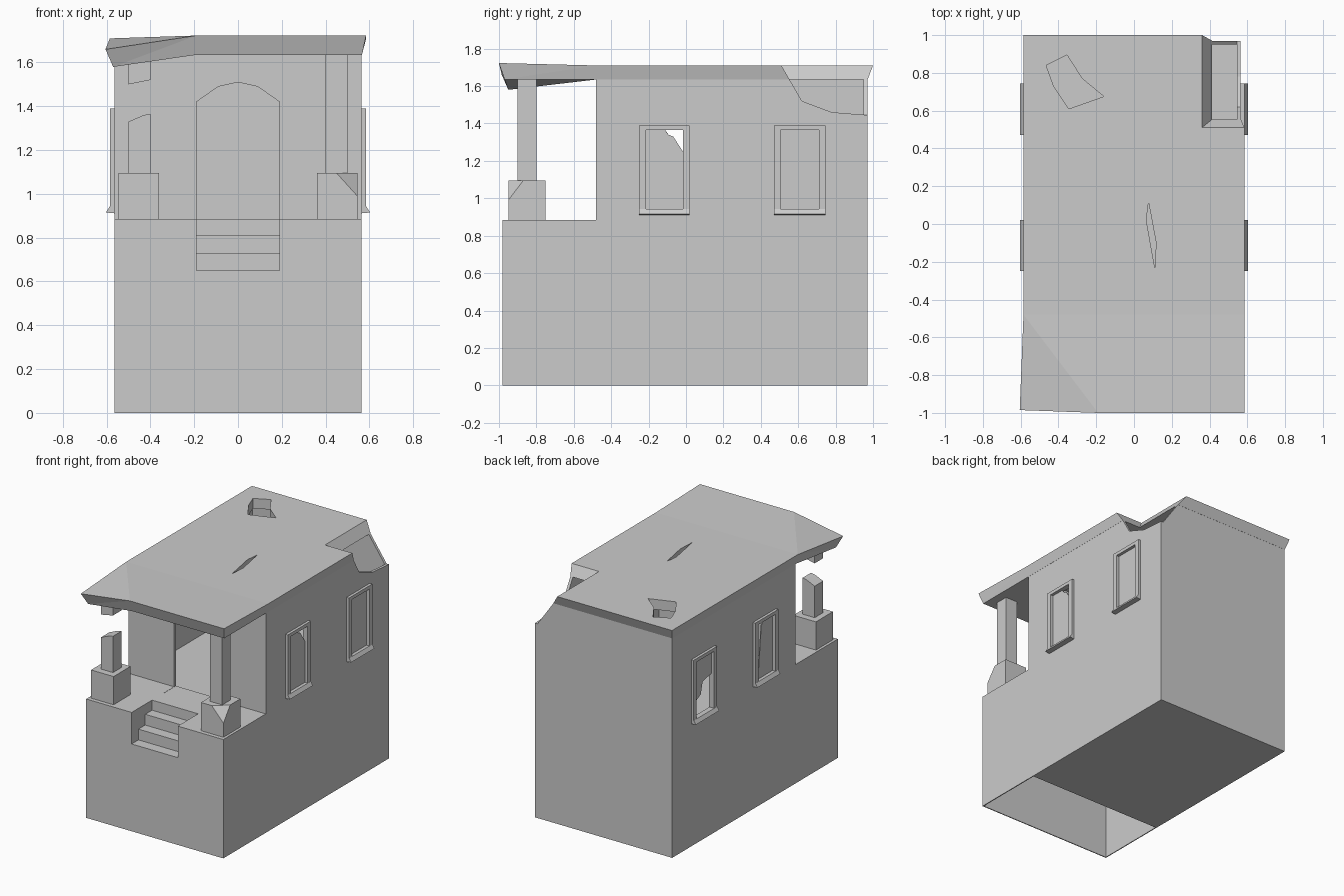
import bpy, bmesh
from mathutils import Vector

if "Cube" in bpy.data.objects:
    bpy.data.objects.remove(bpy.data.objects["Cube"])


def make(name, verts, faces):
    me = bpy.data.meshes.new(name)
    me.from_pydata(verts, [], faces)
    bm = bmesh.new()
    bm.from_mesh(me)
    bmesh.ops.recalc_face_normals(bm, faces=bm.faces)
    bm.to_mesh(me)
    bm.free()
    ob = bpy.data.objects.new(name, me)
    bpy.context.collection.objects.link(ob)
    return ob


def prism(name, pts, axis, a, b):
    """Extrude a 2D outline along an axis from a to b (a may depend on the point)."""
    def place(p, t):
        v = list(p)
        v.insert('xyz'.index(axis), t)
        return v
    n = len(pts)
    start = a if callable(a) else (lambda p: a)
    verts = [place(p, start(p)) for p in pts] + [place(p, b) for p in pts]
    faces = [list(range(n)), list(range(n, 2 * n))]
    faces += [[i, (i + 1) % n, n + (i + 1) % n, n + i] for i in range(n)]
    return make(name, verts, faces)


def box(name, x0, x1, y0, y1, z0, z1):
    return prism(name, [(x0, y0), (x1, y0), (x1, y1), (x0, y1)], 'z', z0, z1)


def cut(ob, *cutters):
    """Subtract cutters and bake the result."""
    for c in cutters:
        c.hide_render = True
        m = ob.modifiers.new("cut", 'BOOLEAN')
        m.operation = 'DIFFERENCE'
        m.solver = 'EXACT'
        m.object = c
    bpy.context.view_layer.update()
    dg = bpy.context.evaluated_depsgraph_get()
    me = bpy.data.meshes.new_from_object(ob.evaluated_get(dg))
    ob.modifiers.clear()
    ob.data = me


cutters = []


def helper(ob):
    cutters.append(ob)
    return ob


# shared cutters: window openings and the broken back corner
WINDOWS = [(-0.25, 0.02), (0.47, 0.745)]
openings = [helper(box("window_cutter", -1, 1, y0 + .035, y1 - .035, .94, 1.365))
            for y0, y1 in WINDOWS]
corner = helper(prism("corner_cutter",
                      [(.455, 1.8), (.51, 1.71), (.62, 1.52), (.78, 1.46), (1.1, 1.435), (1.1, 1.8)],
                      'x', lambda p: .36 + (1.71 - p[1]) * .7, .8))

# house body with porch deck, room, arched doorway, steps and hollow under the porch
house = prism("house_walls", [(-.98, 0), (.97, 0), (.97, 1.64), (-.48, 1.64),
                              (-.48, .885), (-.98, .885)], 'x', -.565, .565)
room = helper(box("room_cutter", -.545, .545, -.46, .95, .86, 1.8))
door = helper(prism("door_cutter", [(-.19, .884), (.19, .884), (.19, 1.42), (.09, 1.49),
                                    (0, 1.51), (-.09, 1.49), (-.19, 1.42)], 'y', -.6, -.4))
steps = helper(prism("steps_cutter", [(-1.1, .65), (-.90, .65), (-.90, .73), (-.82, .73), (-.82, .81),
                                      (-.74, .81), (-.74, 1.0), (-1.1, 1.0)], 'x', -.19, .19))
under = helper(box("under_porch_cutter", -.558, .558, -.973, -.43, -.2, .6))
cut(house, room, door, steps, under, corner, *openings)

# flared roof slab with one sagging front corner
verts, faces = [], []
for xs, ys, z in (((-.585, -.19, .585), (-1, -.48, 1), 1.71),
                  ((-.566, -.19, .566), (-.97, -.48, .971), 1.635)):
    for j, y in enumerate(ys):
        for i, x in enumerate(xs):
            verts.append([x, y, z + (.013 if j == 0 and z > 1.7 else 0)])
verts[0] = [-.605, -.985, 1.66]
verts[9] = [-.57, -.95, 1.58]
for k in (0, 9):
    for a in (0, 1, 3, 4):
        faces.append([k + a, k + a + 1, k + a + 4, k + a + 3])
rim = [0, 1, 2, 5, 8, 7, 6, 3]
for a, b in zip(rim, rim[1:] + rim[:1]):
    faces.append([a, b, b + 9, a + 9])
roof = make("roof", verts, faces)
bm = bmesh.new()
bm.from_mesh(roof.data)
bmesh.ops.triangulate(bm, faces=bm.faces)
bm.to_mesh(roof.data)
bm.free()
hole = helper(prism("roof_hole_cutter", [(-.465, .84), (-.355, .895), (-.275, .77), (-.16, .675),
                                         (-.345, .61), (-.425, .73)], 'z', 1.4, 1.9))
crack = helper(prism("roof_crack_cutter", [(.077, .115), (.065, .02), (.11, -.23), (.117, -.10)],
                     'z', 1.4, 1.9))
cut(roof, corner, hole, crack)

# porch pillars: right one whole, left one snapped in two
for s, side in ((-1, "left"), (1, "right")):
    x0, x1 = sorted((s * .36, s * .545))
    base = box(side + "_pillar_base", x0, x1, -.95, -.75, .88, 1.095)
    if s > 0:
        # chipped front corner
        bm = bmesh.new()
        bm.from_mesh(base.data)
        p = [Vector(v) for v in ((.45, -.95, 1.095), (.545, -.87, 1.095), (.545, -.95, .99))]
        n = (p[1] - p[0]).cross(p[2] - p[0])
        if n.x < 0:
            n = -n
        r = bmesh.ops.bisect_plane(bm, geom=bm.verts[:] + bm.edges[:] + bm.faces[:],
                                   plane_co=p[0], plane_no=n, clear_outer=True)
        bmesh.ops.holes_fill(bm, edges=[e for e in bm.edges if e.is_boundary])
        bm.to_mesh(base.data)
        bm.free()
box("right_pillar_shaft", .40, .50, -.90, -.80, 1.09, 1.65)
prism("left_pillar_stub", [(-.5, 1.09), (-.4, 1.09), (-.4, 1.365), (-.43, 1.36), (-.5, 1.33)],
      'y', -.90, -.80)
prism("left_pillar_top", [(-.5, 1.64), (-.5, 1.50), (-.4, 1.52), (-.4, 1.64)], 'y', -.90, -.80)

# window frames, sills and broken panes on both sides
glass = bpy.data.materials.new("glass")
glass.diffuse_color = (.9, .9, .9, 1)
glass.use_nodes = True
glass.node_tree.nodes["Principled BSDF"].inputs["Base Color"].default_value = glass.diffuse_color
PANES = {  # outline per (side, window) as fractions of the opening
    (1, 0): [(0, 0), (1, 0), (1, .70), (.72, .91), (.60, .93), (.50, 1), (0, 1)],
    (1, 1): [(0, 0), (1, 0), (1, 1), (0, 1)],
    (-1, 0): [(0, 0), (1, 0), (1, .25), (.8, .18), (.65, .9), (.5, 1), (0, 1)],
    (-1, 1): [(0, .6), (.5, .55), (.6, .35), (1, .25), (1, 1), (0, 1)],
}
for s, side in ((-1, "left"), (1, "right")):
    for w, (y0, y1) in enumerate(WINDOWS):
        a, b = sorted((s * .545, s * .585))
        frame = box(f"{side}_window_frame_{w}", a, b, y0, y1, .925, 1.39)
        cut(frame, openings[w])
        prism(f"{side}_window_sill_{w}", [(s * .55, .91), (s * .603, .915), (s * .586, .942),
                                          (s * .55, .942)], 'y', y0, y1)
        pts = [(y0 + .03 + u * (y1 - y0 - .06), .935 + v * .435) for u, v in PANES[s, w]]
        pane = prism(f"{side}_window_pane_{w}", pts, 'x', s * .556, s * .562)
        pane.data.materials.append(glass)

for c in cutters:
    bpy.data.objects.remove(c)
